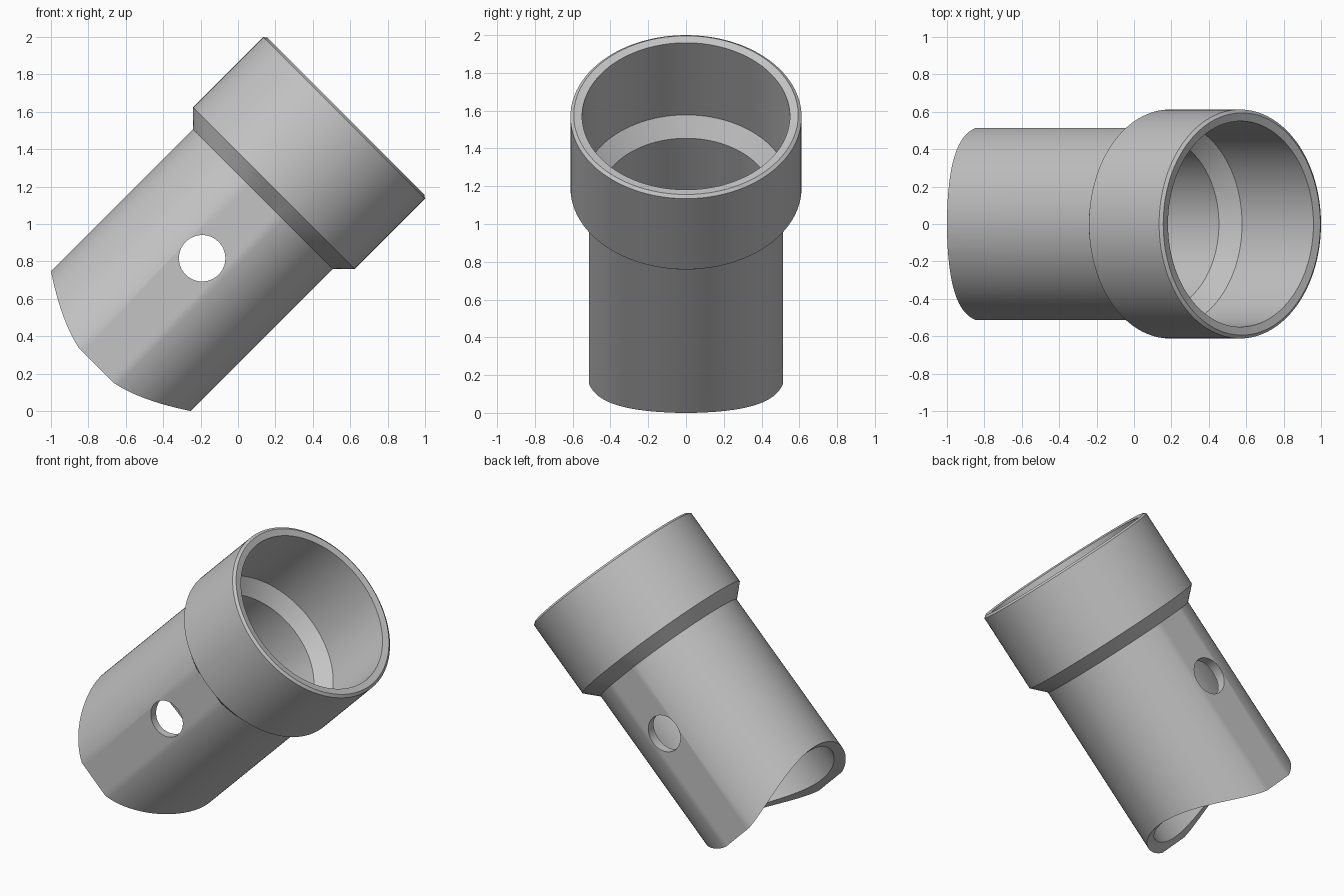
import bpy
import bmesh
import math
from mathutils import Matrix

cube = bpy.data.objects.get("Cube")
if cube:
    bpy.data.objects.remove(cube, do_unlink=True)

TILT = Matrix.Translation((-0.5, 0, 0.5)) @ Matrix.Rotation(math.radians(45), 4, "Y")
SEGMENTS = 128
FLAT = 0.513        # half width between the flats beside the cross hole
TUBE_R, BORE_R = 0.529, 0.4625
SADDLE_R, SADDLE_TOP = 0.8, -0.178

grey = bpy.data.materials.new("plain_grey")
grey.use_nodes = True
grey.diffuse_color = (0.55, 0.55, 0.55, 1)
grey.node_tree.nodes["Principled BSDF"].inputs["Base Color"].default_value = grey.diffuse_color


def link(name, bm):
    bmesh.ops.recalc_face_normals(bm, faces=bm.faces)
    mesh = bpy.data.meshes.new(name)
    bm.to_mesh(mesh)
    bm.free()
    obj = bpy.data.objects.new(name, mesh)
    obj.data.materials.append(grey)
    bpy.context.collection.objects.link(obj)
    return obj


def cutter(name, radius, depth, matrix):
    bm = bmesh.new()
    bmesh.ops.create_cone(bm, cap_ends=True, segments=SEGMENTS, radius1=radius,
                          radius2=radius, depth=depth, matrix=TILT @ matrix)
    obj = link(name, bm)
    obj.hide_render = True
    return obj


# Hollow socket: closed wall profile (radius, height) turned about its axis
profile = [(TUBE_R, -0.7), (TUBE_R, 0.895), (0.612, 0.979), (0.612, 1.509),
           (0.594, 1.522), (0.55, 1.514), (0.55, 0.974),
           (BORE_R, 0.8865), (BORE_R, -0.7)]
bm = bmesh.new()
rings = []
for radius, height in profile:
    ring = []
    for i in range(SEGMENTS):
        a = math.tau * i / SEGMENTS
        y = radius * math.sin(a)
        if radius == TUBE_R:
            y = max(-FLAT, min(FLAT, y))
        ring.append(bm.verts.new((radius * math.cos(a), y, height)))
    rings.append(ring)
for k, ring in enumerate(rings):
    above = rings[(k + 1) % len(rings)]
    for i in range(SEGMENTS):
        j = (i + 1) % SEGMENTS
        bm.faces.new((ring[i], ring[j], above[j], above[i]))
bm.transform(TILT)
socket = link("pipe_socket", bm)

# Saddle cut at the lower end and the cross hole through both walls
cutters = [
    cutter("saddle_cutter", SADDLE_R, 3,
           Matrix.Translation((0, 0, SADDLE_TOP - SADDLE_R)) @ Matrix.Rotation(math.pi / 2, 4, "Y")),
    cutter("hole_cutter", 0.124, 2,
           Matrix.Translation((-0.006, 0, 0.442)) @ Matrix.Rotation(math.pi / 2, 4, "X")),
]
bpy.ops.object.select_all(action="DESELECT")
socket.select_set(True)
bpy.context.view_layer.objects.active = socket
for tool in cutters:
    mod = socket.modifiers.new(tool.name, "BOOLEAN")
    mod.operation = "DIFFERENCE"
    mod.solver = "EXACT"
    mod.object = tool
    bpy.ops.object.modifier_apply(modifier=mod.name)
    bpy.data.objects.remove(tool, do_unlink=True)

bpy.ops.object.shade_smooth_by_angle(angle=math.radians(25))
